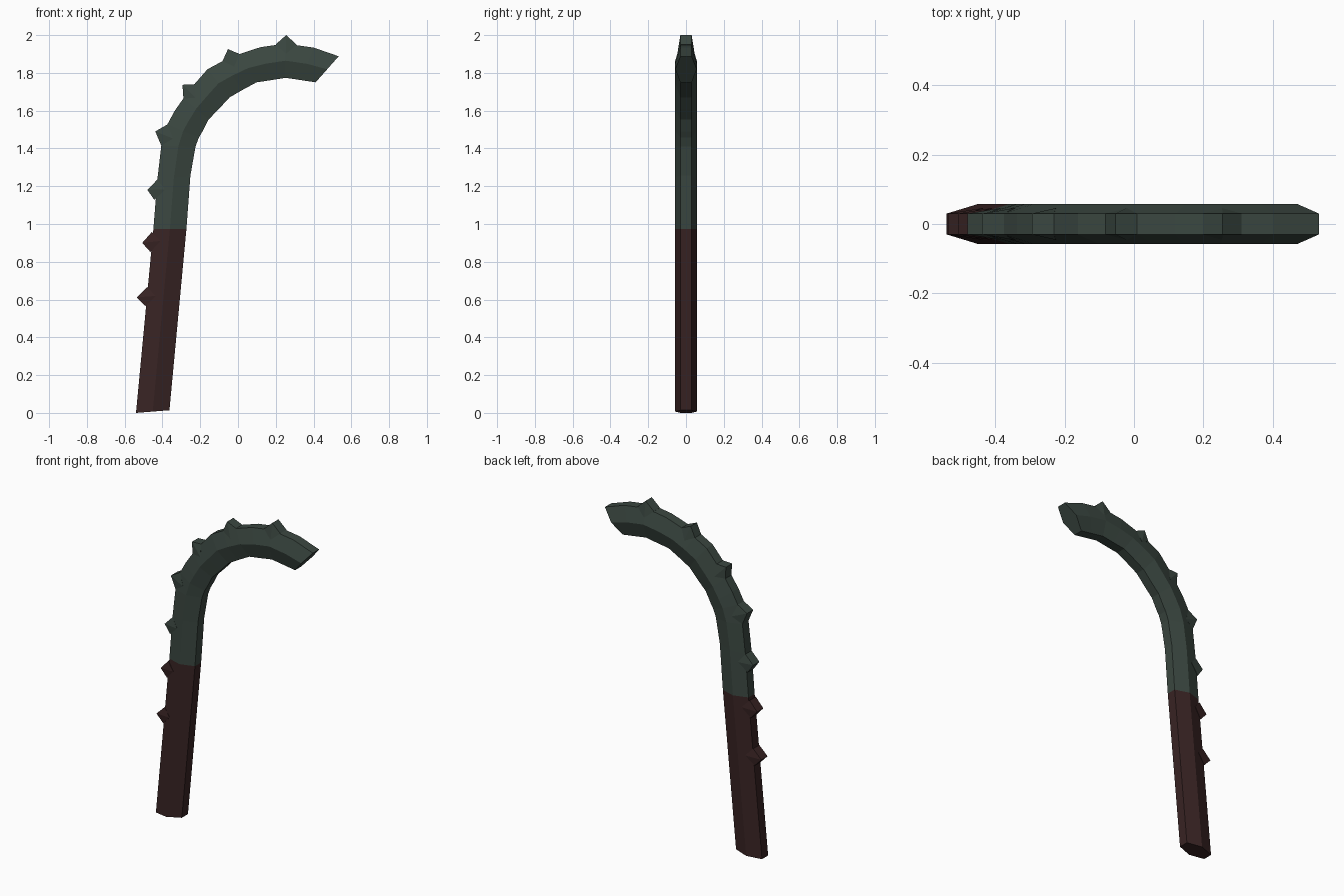
import bpy, bmesh
from mathutils import Vector

if "Cube" in bpy.data.objects:
    bpy.data.objects.remove(bpy.data.objects["Cube"])

EDGE_Y, MID_Y = 0.03, 0.057      # half widths of the hexagonal section
SEAM_Z = 0.974


def material(name, rgb):
    m = bpy.data.materials.new(name)
    m.diffuse_color = (*rgb, 1)
    m.use_nodes = True
    m.node_tree.nodes["Principled BSDF"].inputs["Base Color"].default_value = m.diffuse_color
    return m


brown = material("dark brown", (0.040, 0.017, 0.017))
green = material("dark green", (0.043, 0.063, 0.052))


def finish(bm, name, mats):
    bmesh.ops.recalc_face_normals(bm, faces=bm.faces)
    me = bpy.data.meshes.new(name)
    bm.to_mesh(me)
    bm.free()
    for m in mats:
        me.materials.append(m)
    ob = bpy.data.objects.new(name, me)
    bpy.context.collection.objects.link(ob)
    return ob


# Curved shaft: outer (x, z) and inner (x, z) of each section
stations = [
    (-.540, 0.000, -.363, 0.014), (-.448, SEAM_Z, -.273, SEAM_Z),
    (-.427, 1.235, -.252, 1.256), (-.406, 1.415, -.225, 1.410),
    (-.374, 1.527, -.207, 1.458), (-.337, 1.596, -.188, 1.490),
    (-.289, 1.665, -.156, 1.553), (-.231, 1.740, -.103, 1.607),
    (-.162, 1.819, -.045, 1.670), (-.082, 1.862, 0.024, 1.710),
    (0.008, 1.900, 0.098, 1.750), (0.119, 1.936, 0.172, 1.761),
    (0.252, 1.955, 0.252, 1.774), (0.400, 1.934, 0.332, 1.762),
    (0.533, 1.888, 0.411, 1.750)]

bm = bmesh.new()
rings = []
for ox, oz, ix, iz in stations:
    mx, mz = (ox + ix) / 2, (oz + iz) / 2
    pts = [(ox, -EDGE_Y, oz), (mx, -MID_Y, mz), (ix, -EDGE_Y, iz),
           (ix, EDGE_Y, iz), (mx, MID_Y, mz), (ox, EDGE_Y, oz)]
    rings.append([bm.verts.new(p) for p in pts])
for a, b in zip(rings, rings[1:]):
    for i in range(6):
        j = (i + 1) % 6
        bm.faces.new((a[i], a[j], b[j], b[i]))
bm.faces.new(rings[0])
bm.faces.new(rings[-1])
for f in bm.faces:
    f.material_index = int(f.calc_center_median().z > SEAM_Z)
    if f.calc_center_median().z < 0.1:
        f.material_index = 0
finish(bm, "shaft", [brown, green])

# Thorns along the outer edge: tip and the two base points (x, z)
thorns = [
    ((-.536, 0.612), (-.480, 0.666), (-.491, 0.565)),
    ((-.507, 0.900), (-.456, 0.958), (-.464, 0.852)),
    ((-.480, 1.181), (-.427, 1.235), (-.443, 1.128)),
    ((-.438, 1.490), (-.374, 1.527), (-.406, 1.415)),
    ((-.294, 1.737), (-.289, 1.665), (-.231, 1.740)),
    ((-.053, 1.926), (-.082, 1.862), (0.008, 1.900)),
    ((0.255, 2.000), (0.199, 1.950), (0.310, 1.950))]

for n, (tip, a, b) in enumerate(thorns, 1):
    t, a, b = Vector(tip), Vector(a), Vector(b)
    mid = (a + b) / 2
    root = mid + (mid - t).normalized() * 0.05   # ridge foot on the side facet
    bm = bmesh.new()
    for s in (-1, 1):
        for p, y in ((t, EDGE_Y), (a, EDGE_Y), (b, EDGE_Y), (root, 0.046)):
            bm.verts.new((p.x, s * y, p.y))
    bmesh.ops.convex_hull(bm, input=bm.verts)
    finish(bm, f"thorn_{n}", [brown if t.y < SEAM_Z else green])
